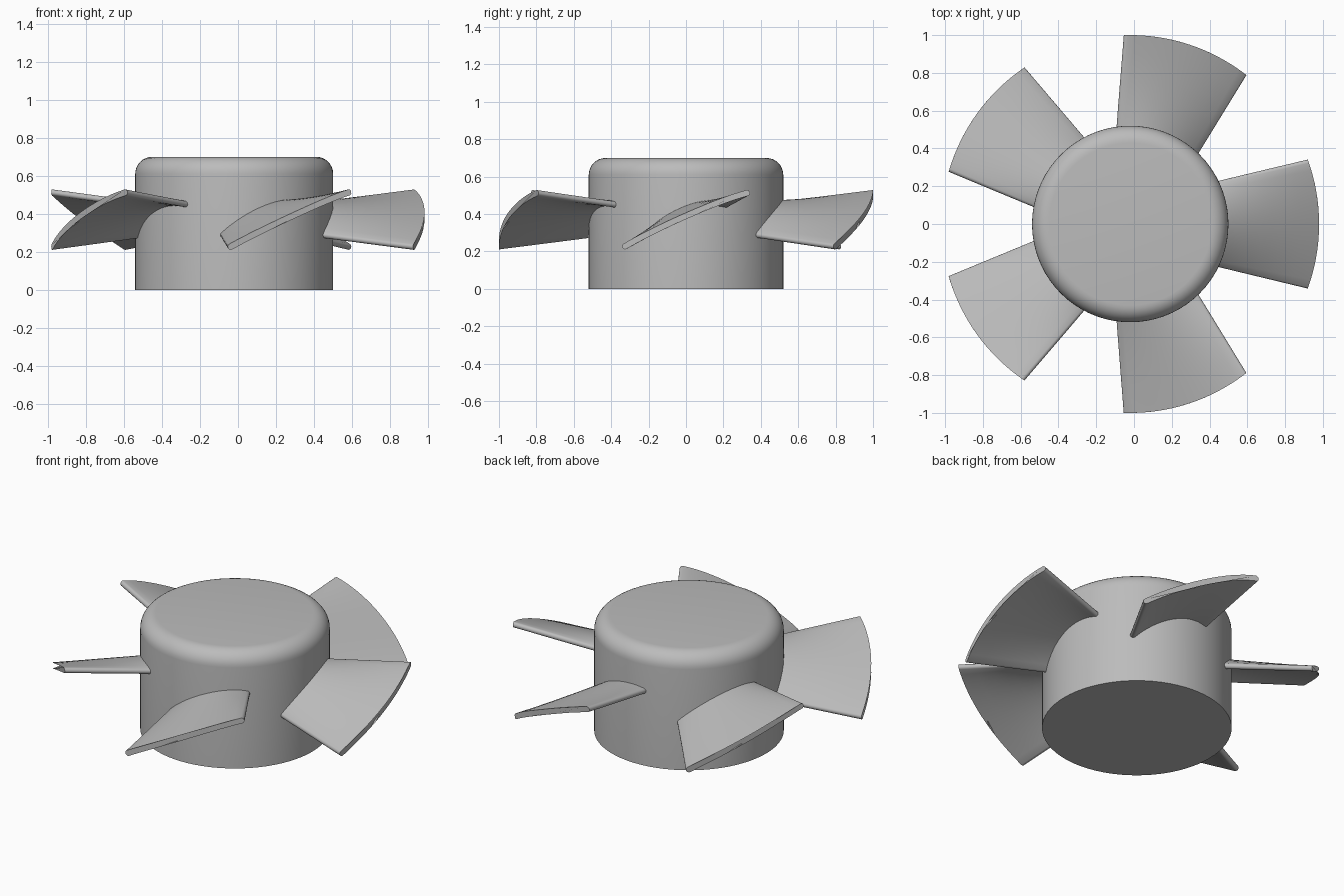
import bpy, math
from mathutils import Matrix

if "Cube" in bpy.data.objects:
    bpy.data.objects.remove(bpy.data.objects["Cube"])

AXIS_X = -0.02          # hub axis, offset because five blades are not symmetric
HUB_R, HUB_H, FILLET = 0.52, 0.7, 0.09
TIP_R, THICK, BLADES = 1.0, 0.032, 5

grey = bpy.data.materials.new("plain grey")
grey.use_nodes = True
colour = (0.5, 0.5, 0.5, 1)
grey.diffuse_color = colour
grey.node_tree.nodes["Principled BSDF"].inputs["Base Color"].default_value = colour


def make_object(name, verts, faces, matrix):
    mesh = bpy.data.meshes.new(name)
    mesh.from_pydata(verts, [], faces)
    mesh.materials.append(grey)
    mesh.update()
    obj = bpy.data.objects.new(name, mesh)
    bpy.context.collection.objects.link(obj)
    obj.matrix_world = matrix
    bpy.ops.object.select_all(action='DESELECT')
    obj.select_set(True)
    bpy.context.view_layer.objects.active = obj
    bpy.ops.object.mode_set(mode='EDIT')
    bpy.ops.mesh.select_all(action='SELECT')
    bpy.ops.mesh.normals_make_consistent(inside=False)
    bpy.ops.object.mode_set(mode='OBJECT')
    bpy.ops.object.shade_smooth_by_angle(angle=math.radians(35))
    return obj


def loft(rings):
    """Join equal closed rings with quads and cap both ends."""
    n = len(rings[0])
    verts = [p for ring in rings for p in ring]
    faces = [(k * n + i, k * n + (i + 1) % n, (k + 1) * n + (i + 1) % n, (k + 1) * n + i)
             for k in range(len(rings) - 1) for i in range(n)]
    last = (len(rings) - 1) * n
    return verts, faces + [tuple(range(n)), tuple(range(last, last + n))]


# Hub: cylinder with a rounded top rim
profile = [(HUB_R, 0)]
for i in range(9):
    a = math.pi / 2 * i / 8
    profile.append((HUB_R - FILLET + FILLET * math.cos(a),
                    HUB_H - FILLET + FILLET * math.sin(a)))
SEG = 72
hub_rings = [[(r * math.cos(math.tau * i / SEG), r * math.sin(math.tau * i / SEG), z)
              for i in range(SEG)] for r, z in profile]
place = Matrix.Translation((AXIS_X, 0, 0))
make_object("hub", *loft(hub_rings), place)

# Blade cross-section: (chord position, angle of the offset from the mid line)
STEPS, ROUND = 16, 6
section = [(-1 + 2 * i / STEPS, math.pi / 2) for i in range(STEPS + 1)]
section += [(1, math.pi / 2 - math.pi * i / ROUND) for i in range(1, ROUND)]
section += [(1 - 2 * i / STEPS, -math.pi / 2) for i in range(STEPS + 1)]
section += [(-1, -math.pi / 2 - math.pi * i / ROUND) for i in range(1, ROUND)]


def blade_point(x, s, angle):
    """Cambered, pitched blade surface at radial distance x."""
    half_width = 0.1 + 0.24 * x
    rise = 0.02 + 0.13 * x
    camber = 0.098 - 0.078 * x
    tilt = math.atan2(rise - 2 * camber * s, half_width) + angle
    return (x, s * half_width + THICK / 2 * math.cos(tilt),
            0.37 + s * rise + camber * (1 - s * s) + THICK / 2 * math.sin(tilt))


def tip_x(s, angle):
    """Radial distance where the blade meets the round outer boundary."""
    x = TIP_R
    for _ in range(12):
        x = math.sqrt(TIP_R ** 2 - blade_point(x, s, angle)[1] ** 2)
    return x


ROOT_X, STATIONS = 0.38, 6
blade_rings = []
for k in range(STATIONS + 1):
    t = k / STATIONS
    blade_rings.append([blade_point(ROOT_X + t * (tip_x(s, a) - ROOT_X), s, a)
                        for s, a in section])
for b in range(BLADES):
    make_object(f"blade_{b + 1}", *loft(blade_rings),
                place @ Matrix.Rotation(math.tau * b / BLADES, 4, 'Z'))
